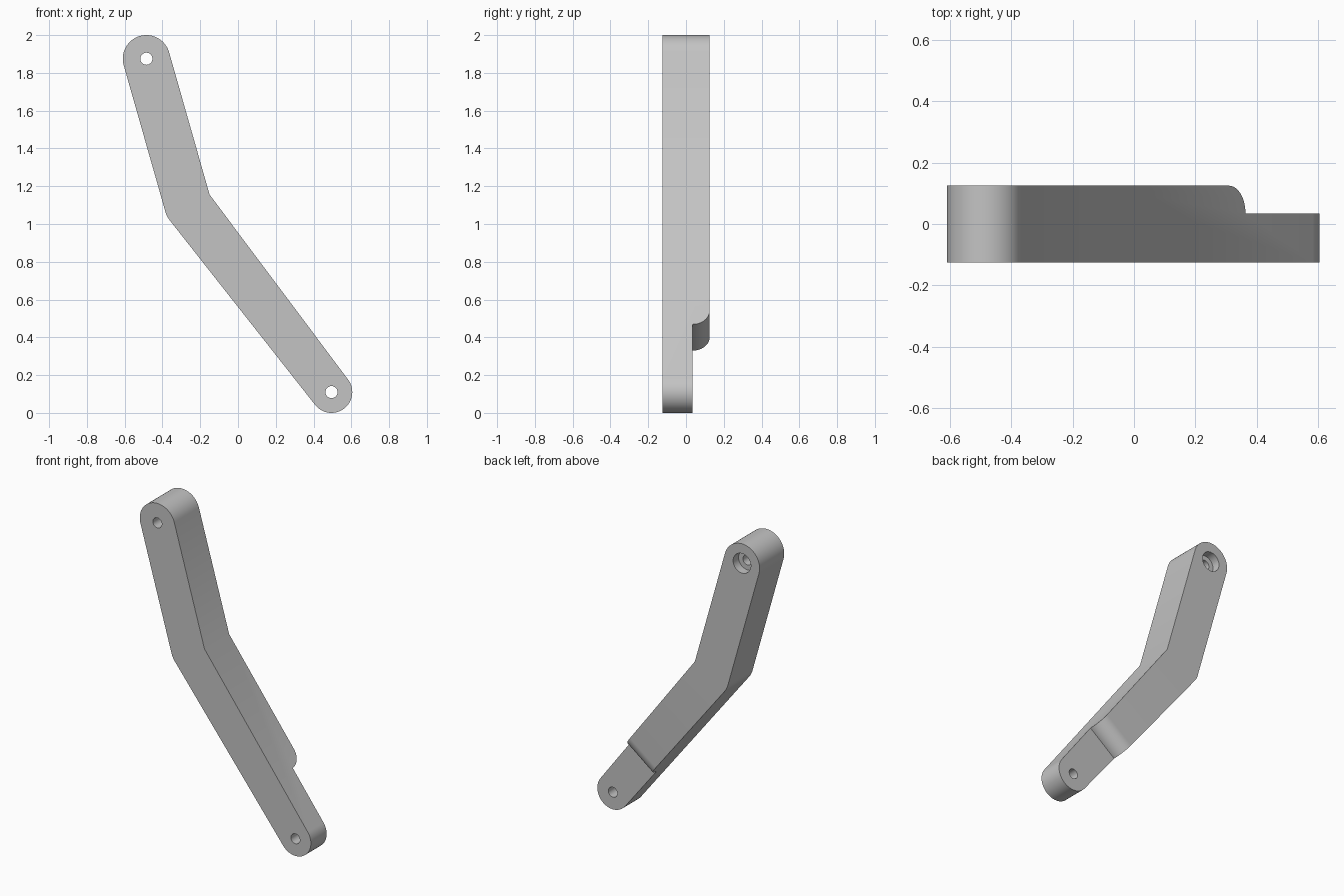
import bpy, bmesh, math
from mathutils import Vector

if "Cube" in bpy.data.objects:
    bpy.data.objects.remove(bpy.data.objects["Cube"])

FRONT, BACK, SHELF = -0.125, 0.125, 0.035
TOP, BEND, FOOT = Vector((-0.485, 1.875)), Vector((-0.264, 1.098)), Vector((0.495, 0.11))
R, R_FOOT = 0.125, 0.11
HOLE_R = 0.032

grey = bpy.data.materials.new("plain grey")
grey.use_nodes = True
grey.diffuse_color = (0.55, 0.55, 0.55, 1)
grey.node_tree.nodes["Principled BSDF"].inputs["Base Color"].default_value = grey.diffuse_color


def prism(name, points, sweep):
    """Closed outline swept along a vector."""
    bm = bmesh.new()
    face = bm.faces.new([bm.verts.new(p) for p in points])
    out = bmesh.ops.extrude_face_region(bm, geom=[face])
    moved = [g for g in out["geom"] if isinstance(g, bmesh.types.BMVert)]
    bmesh.ops.translate(bm, verts=moved, vec=sweep)
    bmesh.ops.recalc_face_normals(bm, faces=bm.faces)
    mesh = bpy.data.meshes.new(name)
    bm.to_mesh(mesh)
    bm.free()
    mesh.materials.append(grey)
    obj = bpy.data.objects.new(name, mesh)
    bpy.context.collection.objects.link(obj)
    return obj


def arc(centre, radius, start, end, steps):
    angles = [start + (end - start) * i / steps for i in range(steps + 1)]
    return [centre + radius * Vector((math.cos(a), math.sin(a))) for a in angles]


def cut(target, cutter):
    mod = target.modifiers.new("cut", "BOOLEAN")
    mod.operation, mod.solver, mod.object = "DIFFERENCE", "EXACT", cutter
    bpy.context.view_layer.objects.active = target
    bpy.ops.object.modifier_apply(modifier=mod.name)
    bpy.data.objects.remove(cutter)


def drill(target, centre, radius, y0, y1):
    ring = arc(centre, radius, 0, 2 * math.pi, 32)[:-1]
    cut(target, prism("drill", [(p.x, y0, p.y) for p in ring], (0, y1 - y0, 0)))


# Directions of the two limbs and the angles of their right-hand normals
upper = (BEND - TOP).normalized()
lower = (FOOT - BEND).normalized()
a_up = math.atan2(upper.y, upper.x) + math.pi / 2
a_low = math.atan2(lower.y, lower.x) + math.pi / 2
taper = math.asin((R - R_FOOT) / (FOOT - BEND).length)

# Inner corner of the bend
mid = (a_up + a_low) / 2
corner = BEND + Vector((math.cos(mid), math.sin(mid))) * R / math.cos((a_low - a_up) / 2)

# Bent arm: rounded top, rounded outer bend, rounded tapered foot
outline = arc(TOP, R, a_up, a_up + math.pi, 32)
outline += arc(BEND, R, a_up + math.pi, a_low + math.pi + taper, 6)
outline += arc(FOOT, R_FOOT, a_low - math.pi + taper, a_low - taper, 32)
outline.append(corner)
arm = prism("bent_arm", [(p.x, FRONT, p.y) for p in outline], (0, BACK - FRONT, 0))

# Thinned foot with a rounded shoulder on the back
depth = BACK - SHELF
shoulder = arc(Vector((0.791, SHELF)), depth, 0, math.pi / 2, 12)
shoulder += [Vector((0.791, 0.3)), Vector((1.6, 0.3)), Vector((1.6, SHELF))]
side = Vector((-lower.y, lower.x))
base = BEND - side * 0.4
points = [(base.x + lower.x * s, y, base.y + lower.y * s) for s, y in shoulder]
cut(arm, prism("shoulder_cutter", points, (side.x * 0.8, 0, side.y * 0.8)))

# Pivot holes, and the counterbore behind the top one
for centre in (TOP, FOOT):
    drill(arm, centre, HOLE_R, -0.3, 0.3)
drill(arm, TOP, 0.063, BACK - 0.055, 0.3)

# Smooth the curves and keep the edges sharp
bpy.ops.object.select_all(action="DESELECT")
arm.select_set(True)
bpy.context.view_layer.objects.active = arm
bpy.ops.object.shade_smooth_by_angle(angle=math.radians(30))
